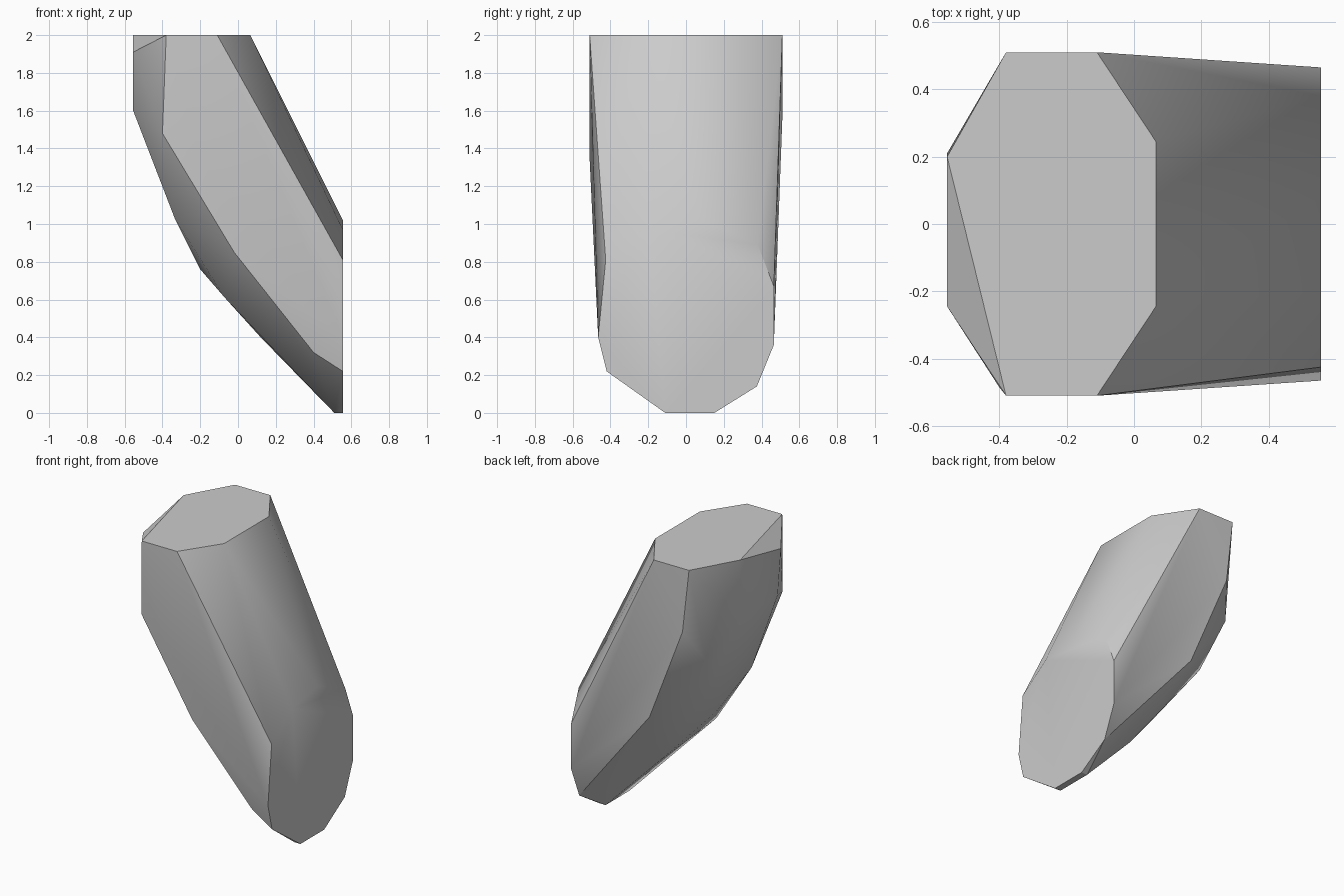
import bpy
import bmesh
import math

default_cube = bpy.data.objects.get("Cube")
if default_cube:
    bpy.data.objects.remove(default_cube, do_unlink=True)


def flat_material(name, colour):
    material = bpy.data.materials.new(name)
    material.use_nodes = True
    material.diffuse_color = colour
    shader = material.node_tree.nodes["Principled BSDF"]
    shader.inputs["Base Color"].default_value = colour
    return material


def mirrored(points):
    """Return the points together with their copies across the y plane."""
    return points + [(x, -y, z) for x, y, z in points]


HEIGHT = 2.0
CUT_X = 0.555

# Flat upper end, with one chipped corner on the -x side
top_end = mirrored([(-0.38, 0.51, HEIGHT), (-0.11, 0.51, HEIGHT), (0.065, 0.245, HEIGHT)])
top_end += [(-CUT_X, 0.2, HEIGHT), (-CUT_X, -0.245, 1.91)]

# Flat lower end, an uneven oval outline in the y-z plane
end_outline = [
    (-0.11, 0), (0.15, 0), (0.375, 0.14), (0.465, 0.36), (0.465, 0.67), (0.38, 0.89),
    (0.2, 0.97), (0.08, 1.02), (-0.2, 0.97), (-0.425, 0.81), (-0.465, 0.4), (-0.42, 0.22),
]
lower_end = [(CUT_X, y, z) for y, z in end_outline]
lower_end += [(0.51, -0.11, 0), (0.51, 0.15, 0)]

# Bent underside running from the upper end to the lower tip
underside = mirrored([(-CUT_X, 0.21, 1.6), (-0.335, 0.24, 1.03)])
underside += [(-0.2, -0.04, 0.76), (-0.07, -0.23, 0.61), (0.12, 0.1, 0.4)]

# Shoulder points where the two broad sides turn towards the underside
front_side = [(-0.4, -0.485, 1.48), (-0.2, -0.51, 1.34), (-0.02, -0.475, 0.85), (0.4, -0.42, 0.32)]
back_side = [(-0.33, 0.51, 1.56), (-0.42, 0.39, 1.35), (-0.06, 0.485, 0.89)]

# Wrap all the outlines in one faceted convex shell
bm = bmesh.new()
for point in top_end + lower_end + underside + front_side + back_side:
    bm.verts.new(point)
hull = bmesh.ops.convex_hull(bm, input=bm.verts)
leftover = {g for g in hull["geom_interior"] + hull["geom_unused"]
            if isinstance(g, bmesh.types.BMVert)}
bmesh.ops.delete(bm, geom=list(leftover), context="VERTS")
bmesh.ops.dissolve_limit(bm, angle_limit=math.radians(1), verts=bm.verts, edges=bm.edges)
bmesh.ops.recalc_face_normals(bm, faces=bm.faces)

mesh = bpy.data.meshes.new("bent_column")
bm.to_mesh(mesh)
bm.free()
mesh.materials.append(flat_material("light_grey", (0.6, 0.6, 0.6, 1)))

column = bpy.data.objects.new("bent_column", mesh)
bpy.context.collection.objects.link(column)

# Soft facets with crisp end caps
bpy.ops.object.select_all(action="DESELECT")
column.select_set(True)
bpy.context.view_layer.objects.active = column
bpy.ops.object.shade_smooth_by_angle(angle=math.radians(30))
